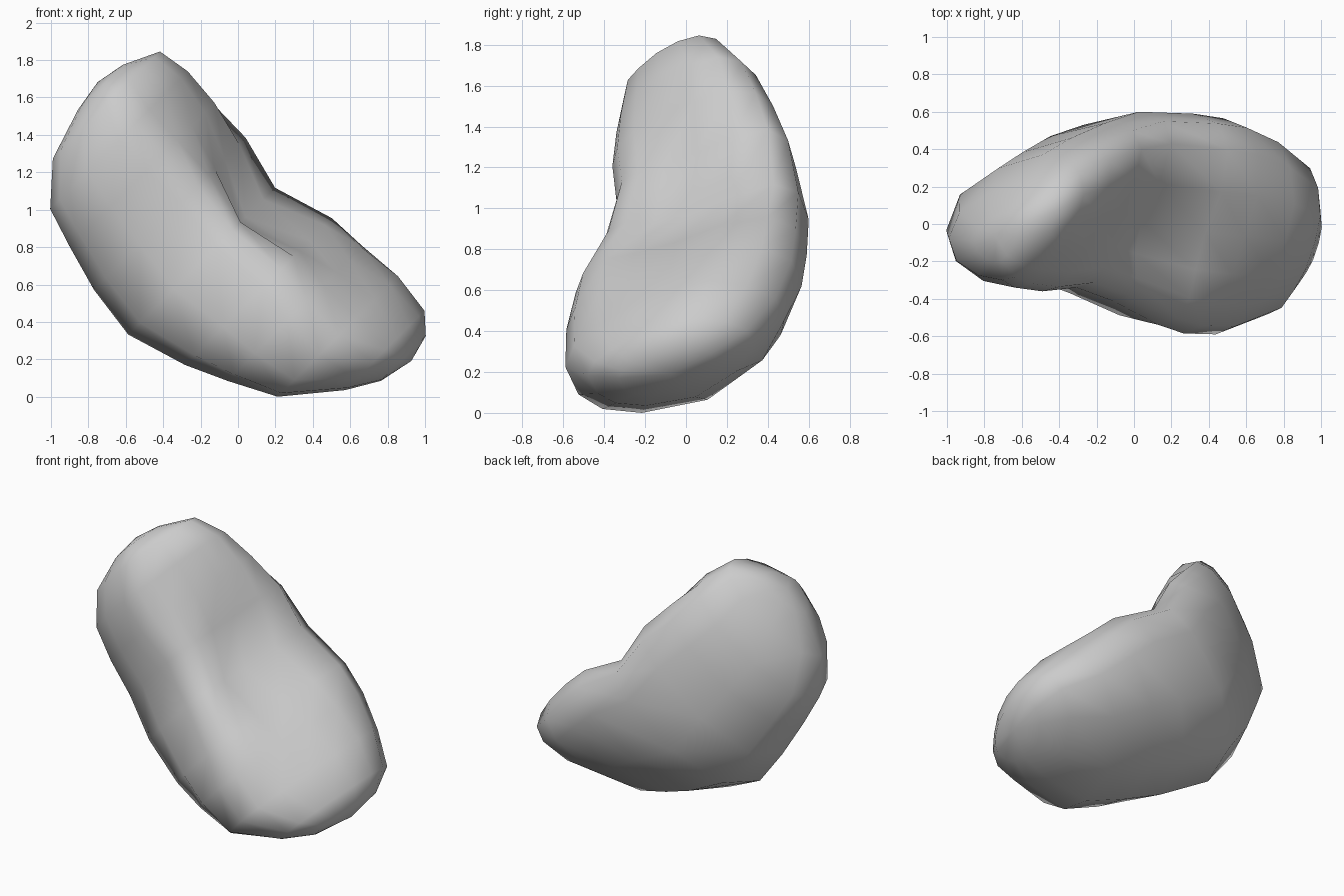
import bpy
import bmesh
from mathutils import Vector

cube = bpy.data.objects.get("Cube")
if cube:
    bpy.data.objects.remove(cube, do_unlink=True)

# Unit cross-sections (depth, height): upper lobe, dented waist, lower lobe
UPPER = [(0, .5), (.05, .27), (.2, .07), (.43, 0), (.7, .1), (.9, .38), (1, .7),
         (.96, .88), (.86, .97), (.7, 1), (.5, .95), (.3, .85), (.13, .72), (.03, .62)]
WAIST = [(0, .6), (.04, .31), (.18, .08), (.43, 0), (.73, .1), (.93, .4), (1, .78),
         (.95, .95), (.83, 1), (.62, .92), (.42, .8), (.25, .755), (.12, .765), (.03, .71)]
LOWER = [(0, .35), (.06, .14), (.17, .03), (.35, 0), (.65, .1), (.9, .4), (1, .7),
         (.96, .87), (.83, .97), (.65, 1), (.47, .93), (.29, .81), (.15, .66), (.04, .51)]

# Stations along the bean: position, front, back, bottom, top,
# and the section mix (0 upper, 1 waist, 2 lower)
STATIONS = [
    (-1.69, -.20, .06, .48, .82, 0),
    (-1.60, -.30, .22, .20, 1.01, 0),
    (-1.42, -.34, .37, .00, 1.04, 0),
    (-1.20, -.36, .46, -.07, 1.04, .2),
    (-.95, -.34, .54, -.14, 1.02, .65),
    (-.65, -.41, .60, -.18, .93, 1),
    (-.32, -.54, .59, -.08, 1.04, 1.3),
    (-.10, -.585, .565, .02, 1.06, 1.65),
    (.15, -.59, .48, .15, 1.06, 2),
    (.38, -.48, .33, .43, 1.03, 2),
    (.48, -.33, .15, .60, .94, 2),
]


def place(along, depth, height):
    """Turn bean coordinates into world space; the bean leans at 45 degrees."""
    root = 2 ** .5
    return Vector(((along + height) / root, depth, (height - along) / root))


def ring(bm, along, front, back, bottom, top, mix):
    start, end, amount = (UPPER, WAIST, mix) if mix < 1 else (WAIST, LOWER, mix - 1)
    verts = []
    for p, q in zip(start, end):
        a, b = Vector(p).lerp(Vector(q), amount)
        verts.append(bm.verts.new(place(along, front + a * (back - front),
                                        bottom + b * (top - bottom))))
    return verts


def cap(bm, loop, tip):
    pole = bm.verts.new(tip)
    for i, v in enumerate(loop):
        bm.faces.new((v, loop[i - 1], pole))


# Bean body lofted through the stations and closed at both tips
bm = bmesh.new()
rings = [ring(bm, *station) for station in STATIONS]
for low, high in zip(rings, rings[1:]):
    for i in range(len(low)):
        bm.faces.new((low[i - 1], low[i], high[i], high[i - 1]))
cap(bm, rings[0], place(-1.72, -.05, .66))
cap(bm, rings[-1], place(.52, -.07, .79))
bmesh.ops.recalc_face_normals(bm, faces=bm.faces)
for face in bm.faces:
    face.smooth = True

mesh = bpy.data.meshes.new("bean_body")
bm.to_mesh(mesh)
bm.free()
bean = bpy.data.objects.new("bean_body", mesh)
bpy.context.collection.objects.link(bean)

# Plain grey skin
grey = bpy.data.materials.new("mid_grey")
grey.use_nodes = True
grey.diffuse_color = (.6, .6, .6, 1)
grey.node_tree.nodes["Principled BSDF"].inputs["Base Color"].default_value = (.6, .6, .6, 1)
mesh.materials.append(grey)
